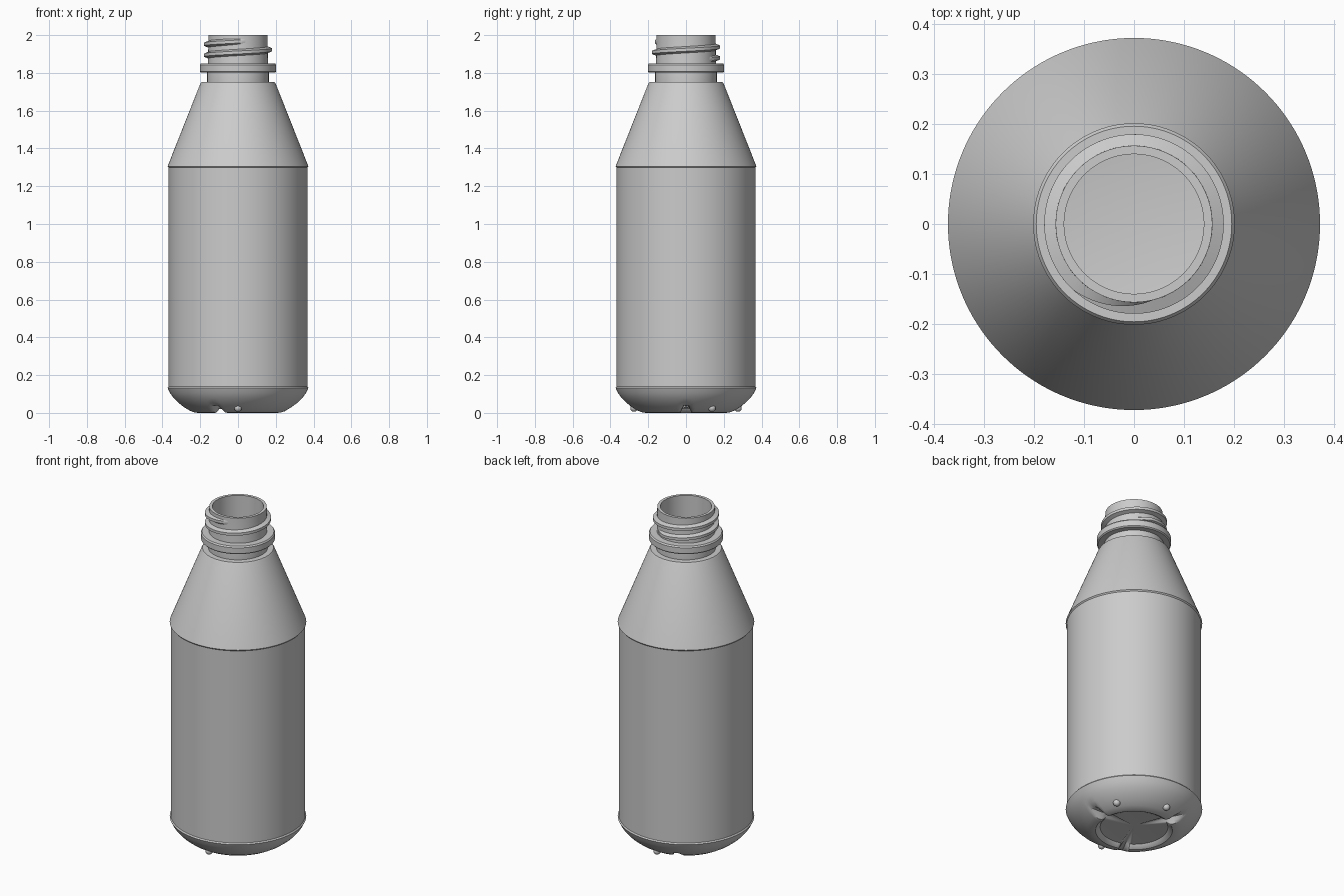
import bpy, bmesh
from math import sin, cos, pi, radians, exp, atan2, hypot
from mathutils import Matrix

default = bpy.data.objects.get("Cube")
if default:
    bpy.data.objects.remove(default, do_unlink=True)

SEGMENTS = 144

plastic = bpy.data.materials.new("grey_plastic")
plastic.use_nodes = True
plastic.diffuse_color = (0.6, 0.6, 0.6, 1)
plastic.node_tree.nodes["Principled BSDF"].inputs["Base Color"].default_value = (0.6, 0.6, 0.6, 1)


def finish(bm, name):
    """Turn a bmesh into a smooth-shaded object with crisp edges."""
    bmesh.ops.recalc_face_normals(bm, faces=bm.faces)
    mesh = bpy.data.meshes.new(name)
    bm.to_mesh(mesh)
    bm.free()
    mesh.materials.append(plastic)
    obj = bpy.data.objects.new(name, mesh)
    bpy.context.collection.objects.link(obj)
    bpy.ops.object.select_all(action='DESELECT')
    obj.select_set(True)
    bpy.context.view_layer.objects.active = obj
    bpy.ops.object.shade_smooth_by_angle(angle=radians(30))
    return obj


def lathe(profile):
    """Spin (radius, height) points around z."""
    bm = bmesh.new()
    verts = [bm.verts.new((r, 0, z)) for r, z in profile]
    edges = [bm.edges.new(pair) for pair in zip(verts, verts[1:])]
    bmesh.ops.spin(bm, geom=verts + edges, cent=(0, 0, 0), axis=(0, 0, 1),
                   angle=2 * pi, steps=SEGMENTS, use_merge=True)
    bmesh.ops.remove_doubles(bm, verts=bm.verts, dist=0.0001)
    return bm


# Hollow bottle: underside, body, shoulder and neck, then the inner wall
base = [(0, .03), (.185, .02), (.195, .008), (.21, 0), (.23, .002), (.255, .012),
        (.285, .03), (.315, .053), (.34, .078), (.36, .105), (.373, .133)]
body = [(.367, .14), (.367, 1.298), (.373, 1.305)]
shoulder = [(.2, 1.742), (.194, 1.751), (.163, 1.752)]
neck = [(.163, 1.805), (.158, 1.845), (.157, 2), (.14, 2)]
inside = [(.14, 1.76), (.18, 1.73), (.35, 1.3), (.35, .14), (.3, .085), (.2, .055), (0, .055)]
bm = lathe(base + body + shoulder + neck + inside)

# Radial grooves cut across the foot ring
for v in bm.verts:
    r = hypot(v.co.x, v.co.y)
    if v.co.z < .04 and r > .15:
        angle = atan2(v.co.y, v.co.x)
        for groove in (0, 115, 245):
            gap = (angle - radians(groove) + pi) % (2 * pi) - pi
            v.co.z += (.04 - v.co.z) * exp(-(gap * r / .022) ** 4)
finish(bm, "bottle_shell")

# Support collar around the neck
finish(lathe([(.156, 1.802), (.196, 1.802), (.202, 1.808), (.202, 1.842),
              (.196, 1.85), (.156, 1.85)]), "neck_collar")

# Screw thread: a trapezoid section swept up a helix, fading at both ends
bm = bmesh.new()
start, end, steps = 45, 655, 180
rings = []
for i in range(steps + 1):
    t = i / steps
    a = radians(start + (end - start) * t)
    z = 1.872 + .098 * t
    fade = min(1, t * 16, (1 - t) * 9)
    section = [(.153, -.019), (.18, -.008), (.18, .008), (.153, .019)]
    ring = []
    for r, h in section:
        r = .153 + (r - .153) * fade
        ring.append(bm.verts.new((r * cos(a), r * sin(a), z + h)))
    rings.append(ring)
for low, high in zip(rings, rings[1:]):
    for j in range(4):
        k = (j + 1) % 4
        bm.faces.new((low[j], low[k], high[k], high[j]))
finish(bm, "screw_thread")

# Small round nubs beside the foot ring
bm = bmesh.new()
for angle in (30, 90, 270):
    a = radians(angle)
    place = Matrix.Translation((.275 * cos(a), .275 * sin(a), .026))
    bmesh.ops.create_uvsphere(bm, u_segments=20, v_segments=12, radius=.02, matrix=place)
finish(bm, "base_nubs")
